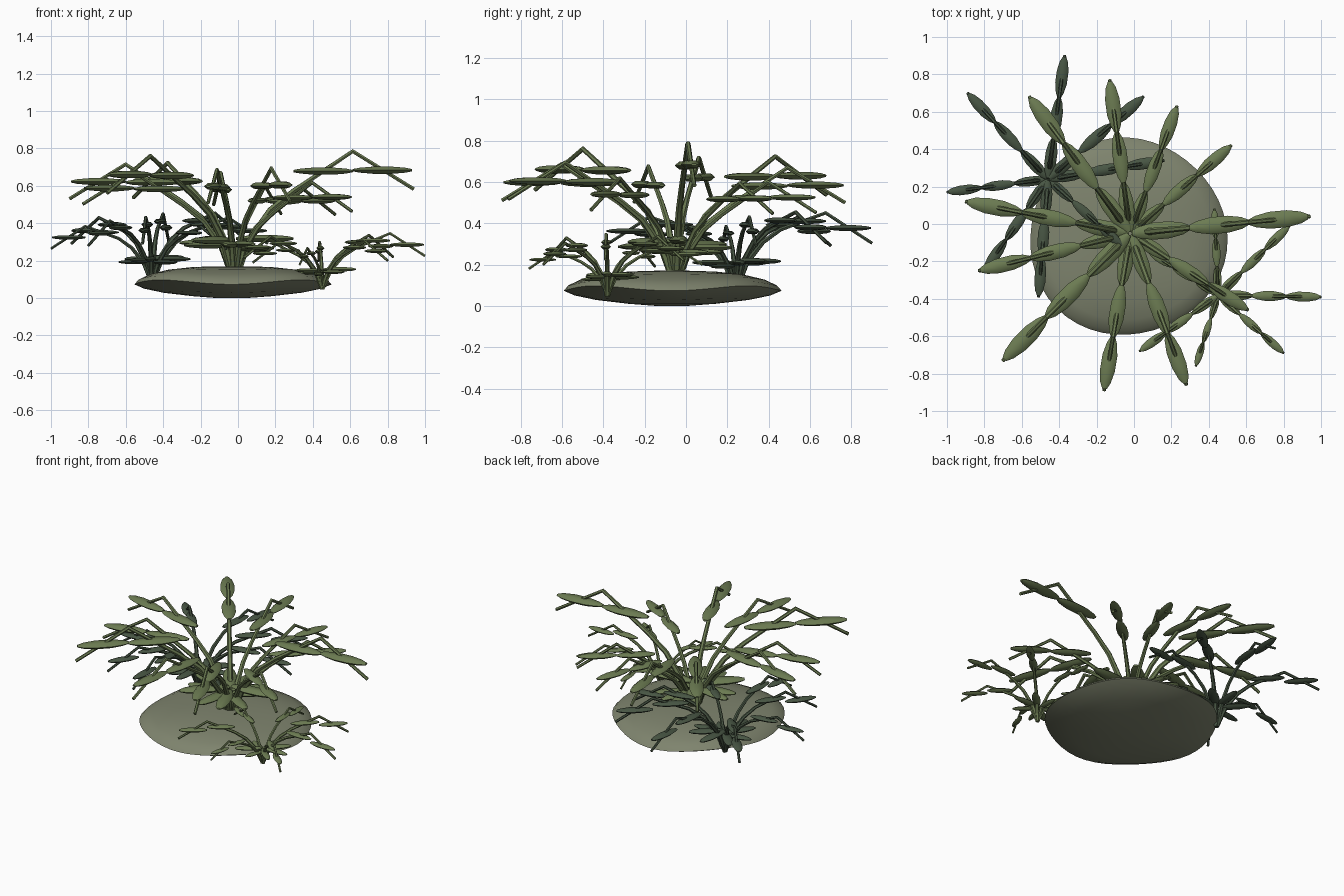
import bpy, bmesh, math
from mathutils import Vector

cube = bpy.data.objects.get("Cube")
if cube:
    bpy.data.objects.remove(cube, do_unlink=True)


def material(name, rgb):
    m = bpy.data.materials.new(name)
    m.use_nodes = True
    m.diffuse_color = (*rgb, 1)
    bsdf = next(n for n in m.node_tree.nodes if n.type == 'BSDF_PRINCIPLED')
    bsdf.inputs["Base Color"].default_value = (*rgb, 1)
    bsdf.inputs["Roughness"].default_value = 0.8
    return m


stone = material("stone grey green", (0.21, 0.23, 0.155))
green = material("leaf green", (0.148, 0.198, 0.084))
dark = material("deep leaf green", (0.064, 0.092, 0.057))


def finish(bm, name, mat, angle):
    bmesh.ops.recalc_face_normals(bm, faces=bm.faces)
    mesh = bpy.data.meshes.new(name)
    bm.to_mesh(mesh)
    bm.free()
    mesh.materials.append(mat)
    ob = bpy.data.objects.new(name, mesh)
    bpy.context.collection.objects.link(ob)
    bpy.ops.object.select_all(action='DESELECT')
    ob.select_set(True)
    bpy.context.view_layer.objects.active = ob
    bpy.ops.object.shade_smooth_by_angle(angle=math.radians(angle))


def skin(bm, rings):
    """Join rings of points into a closed skin."""
    rows = [[bm.verts.new(p) for p in ring] for ring in rings]
    n = len(rows[0])
    for a, b in zip(rows, rows[1:]):
        for i in range(n):
            j = (i + 1) % n
            bm.faces.new((a[i], a[j], b[j], b[i]))
    bm.faces.new(rows[0][::-1])
    bm.faces.new(rows[-1])


def loft(bm, path, widths, thicks, side, sides=6):
    """Sweep an oval section along a path lying in one vertical plane."""
    rings = []
    for i, p in enumerate(path):
        tangent = (path[min(i + 1, len(path) - 1)] - path[max(i - 1, 0)]).normalized()
        up = tangent.cross(side)
        turns = [2 * math.pi * k / sides for k in range(sides)]
        rings.append([p + side * math.cos(a) * widths[i] + up * math.sin(a) * thicks[i]
                      for a in turns])
    skin(bm, rings)


# Leaf outline: position along the leaf, share of full half-width
LEAF = [(0, 0.32), (0.12, 0.68), (0.35, 1), (0.65, 1), (0.88, 0.7), (1, 0.3)]


def frond(stems, leaves, root, tip, heights):
    """Arched stem of three segments, with a level leaf across each segment."""
    flat = Vector((tip[0] - root[0], tip[1] - root[1], 0))
    size = flat.length
    out = flat / size
    side = Vector((-out.y, out.x, 0))
    knee, peak, end = heights

    def at(r, h):
        return Vector(root) + out * r * size + Vector((0, 0, h * size))

    path = [at(0, -0.02), at(0.08, knee * 0.42), at(0.2, knee * 0.78),
            at(0.33, knee), at(0.66, peak), at(1, end)]
    radii = [0.003 + size * r for r in (0.019, 0.017, 0.014, 0.012, 0.010, 0.008)]
    loft(stems, path, radii, radii, side)
    for start, stop, level in ((0.01, 0.33, knee * 0.45),
                               (0.33, 0.66, (knee + peak) / 2),
                               (0.66, 0.99, (peak + end) / 2)):
        spine = [at(start + (stop - start) * t, level) for t, _ in LEAF]
        loft(leaves, spine, [0.047 * size * w for _, w in LEAF],
             [(0.002 + 0.021 * size) * w for _, w in LEAF], side)


def plant(name, mat, root, heights, tips):
    stems, leaves = bmesh.new(), bmesh.new()
    for tip in tips:
        frond(stems, leaves, root, tip, heights)
    finish(stems, name + "_stems", mat, 40)
    finish(leaves, name + "_leaves", mat, 50)


# Plants
CENTRE = (-0.02, -0.05, 0.11)
plant("tall_frond", green, CENTRE, (0.48, 0.70, 0.49), [(0.94, 0.04)])
plant("large_plant", green, CENTRE, (0.46, 0.675, 0.47),
      [(0.52, 0.42), (0.23, 0.63), (-0.13, 0.77), (-0.56, 0.68),
       (-0.90, 0.12), (-0.83, -0.25), (-0.70, -0.73), (-0.16, -0.89),
       (0.28, -0.86), (0.61, -0.46)])
plant("front_plant", green, (0.45, -0.38, 0.06), (0.38, 0.52, 0.30),
      [(1.0, -0.39), (0.80, -0.69), (0.33, -0.76), (0.03, -0.68),
       (0.08, -0.15), (0.43, 0.08), (0.83, -0.01)])
plant("back_plant", dark, (-0.46, 0.24, 0.09), (0.42, 0.54, 0.32),
      [(-0.37, 0.90), (-0.89, 0.70), (-1.0, 0.17), (-0.80, -0.25),
       (-0.51, -0.39), (-0.06, -0.12), (0.16, 0.34), (0.05, 0.68)])

# Flat boulder with a wavy rim: radius share, height, how much the rim wave counts
PROFILE = [(0.15, 0.0, 0), (0.4, 0.01, 0), (0.7, 0.032, 0.3), (0.9, 0.06, 0.8),
           (1, 0.085, 1), (0.96, 0.108, 0.9), (0.85, 0.132, 0.5),
           (0.65, 0.154, 0.2), (0.4, 0.166, 0), (0.15, 0.17, 0)]
STEPS = 48
rings = []
for share, height, wave in PROFILE:
    ring = []
    for k in range(STEPS):
        a = 2 * math.pi * k / STEPS
        r = share * (0.527 + 0.010 * math.cos(3 * a + 0.6))
        z = height - wave * 0.012 * math.cos(4 * a)
        ring.append(Vector((-0.035 + r * math.cos(a), -0.07 + r * math.sin(a), z)))
    rings.append(ring)
rock = bmesh.new()
skin(rock, rings)
finish(rock, "boulder", stone, 50)
